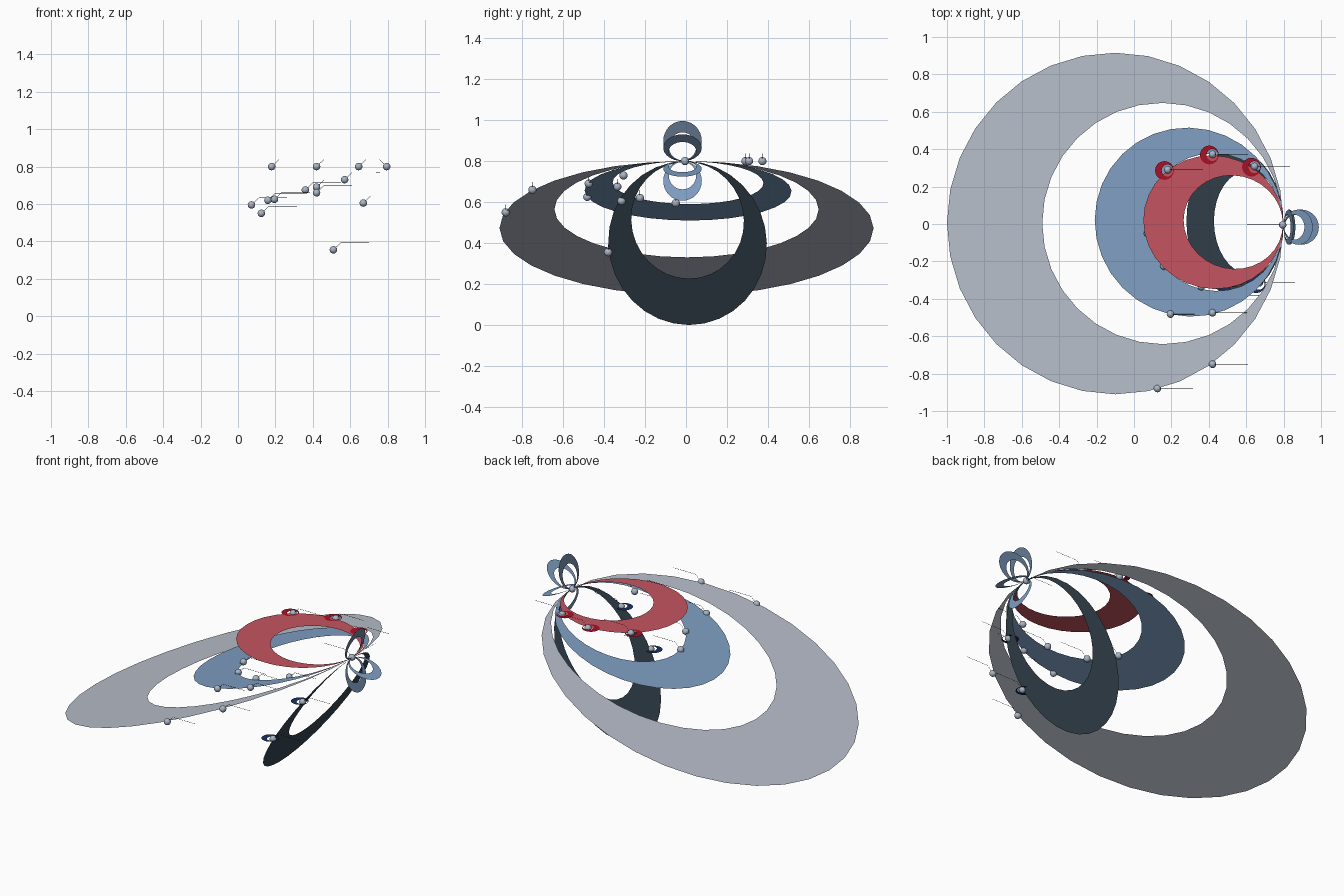
import bpy, bmesh
from math import sin, cos, pi, radians, hypot
from mathutils import Vector

if "Cube" in bpy.data.objects:
    bpy.data.objects.remove(bpy.data.objects["Cube"])

PIVOT = Vector((0.8, 0.0, 0.8))


def material(name, rgb):
    m = bpy.data.materials.new(name)
    m.diffuse_color = (*rgb, 1)
    m.use_nodes = True
    m.node_tree.nodes["Principled BSDF"].inputs["Base Color"].default_value = m.diffuse_color
    return m


PALE = material("pale_grey", (0.48, 0.52, 0.60))
BLUE = material("blue", (0.21, 0.34, 0.54))
RED = material("red", (0.56, 0.09, 0.12))
DARK = material("slate", (0.04, 0.065, 0.09))
STEEL = material("steel_blue", (0.15, 0.22, 0.33))
CRIMSON = material("crimson", (0.40, 0.005, 0.02))
NAVY = material("navy", (0.01, 0.03, 0.12))
SILVER = material("silver", (0.40, 0.46, 0.56))
BLACK = material("black", (0.01, 0.01, 0.01))


def add_object(name, bm, mat):
    me = bpy.data.meshes.new(name)
    bm.to_mesh(me)
    bm.free()
    me.materials.append(mat)
    ob = bpy.data.objects.new(name, me)
    bpy.context.collection.objects.link(ob)
    return ob


def crescent(name, origin, axis, outer, inner, mat, n=32):
    """Flat ring whose hole touches the rim at origin; outer/inner = (length, half width, y centre)."""
    axis = Vector(axis).normalized()
    bm = bmesh.new()
    loops = []
    for (length, half, yc), gap in ((outer, 0.0), (inner, 0.004)):
        loop = []
        for i in range(n):
            a = 2 * pi * i / n
            p = origin + axis * (gap + (length - gap) * (1 - cos(a)) / 2)
            p.y += half * sin(a) + yc * (1 - cos(a)) / 2
            loop.append(bm.verts.new(p))
        loops.append(loop)
    o, k = loops
    for i in range(n):
        j = (i + 1) % n
        bm.faces.new((o[i], o[j], k[j], k[i]))
    bmesh.ops.recalc_face_normals(bm, faces=bm.faces)
    bm.normal_update()
    if sum(f.normal.z for f in bm.faces) < 0:
        bmesh.ops.reverse_faces(bm, faces=bm.faces)
    return add_object(name, bm, mat)


# Large nested rings: tip offset from the pivot (x, z), hole fraction, half widths, y centre
for name, dx, dz, frac, wo, wi, yc, mat in (
        ("outer_ring", -1.80, -0.655, 0.717, 0.913, 0.645, 0.005, PALE),
        ("middle_ring", -1.01, -0.29, 0.723, 0.505, 0.368, 0.02, BLUE),
        ("upper_ring", -0.75, 0.0, 0.713, 0.357, 0.25, 0.02, RED),
        ("steep_ring", -0.52, -0.80, 0.717, 0.387, 0.275, 0.015, DARK)):
    length = hypot(dx, dz)
    crescent(name, PIVOT, (dx, 0, dz), (length, wo, yc), (length * frac, wi, yc), mat)

# Fan of small petals behind the pivot
for i, (deg, mat) in enumerate(((75, STEEL), (40, BLUE), (-22, BLUE), (-72, BLUE))):
    a = radians(deg)
    crescent(f"petal_{i}", PIVOT + Vector((0, -0.017, 0)), (cos(a), 0, sin(a)),
             (0.203, 0.094, 0), (0.145, 0.067, 0), mat)

# Marker balls
RED_SPOTS = [(0.18, 0.29, 0.80), (0.42, 0.373, 0.80), (0.645, 0.308, 0.80)]
NAVY_SPOTS = [(0.67, -0.315, 0.605), (0.51, -0.38, 0.355)]
PLAIN_SPOTS = [(0.795, -0.005, 0.80), (0.42, -0.75, 0.66), (0.125, -0.88, 0.55),
               (0.42, -0.475, 0.69), (0.195, -0.482, 0.625), (0.36, -0.335, 0.675),
               (0.57, -0.305, 0.73), (0.16, -0.225, 0.62), (0.072, -0.05, 0.595)]
SPOTS = RED_SPOTS + NAVY_SPOTS + PLAIN_SPOTS
for i, p in enumerate(SPOTS):
    bm = bmesh.new()
    bmesh.ops.create_uvsphere(bm, u_segments=20, v_segments=12, radius=0.02)
    for f in bm.faces:
        f.smooth = True
    ob = add_object(f"marker_ball_{i}", bm, SILVER)
    ob.location = p

# Small horizontal crescents around some markers
for label, spots, mat in (("red", RED_SPOTS, CRIMSON), ("navy", NAVY_SPOTS, NAVY)):
    for i, p in enumerate(spots):
        start = Vector(p) + Vector((0.033, -0.004, 0.002))
        crescent(f"{label}_marker_ring_{i}", start, (-1, 0, 0),
                 (0.10, 0.05, 0), (0.065, 0.032, 0), mat)

# Thin leader lines rising from each marker
for i, p in enumerate(SPOTS):
    side = -1 if i == len(RED_SPOTS + NAVY_SPOTS) else 1
    cu = bpy.data.curves.new(f"leader_line_{i}", 'CURVE')
    cu.dimensions = '3D'
    cu.bevel_depth = 0.001
    cu.bevel_resolution = 0
    sp = cu.splines.new('POLY')
    sp.points.add(2)
    for pt, (dx, dz) in zip(sp.points, ((0.012, 0.012), (0.04, 0.038), (0.19, 0.038))):
        pt.co = (p[0] + side * dx, p[1], p[2] + dz, 1)
    cu.materials.append(BLACK)
    bpy.context.collection.objects.link(bpy.data.objects.new(f"leader_line_{i}", cu))
